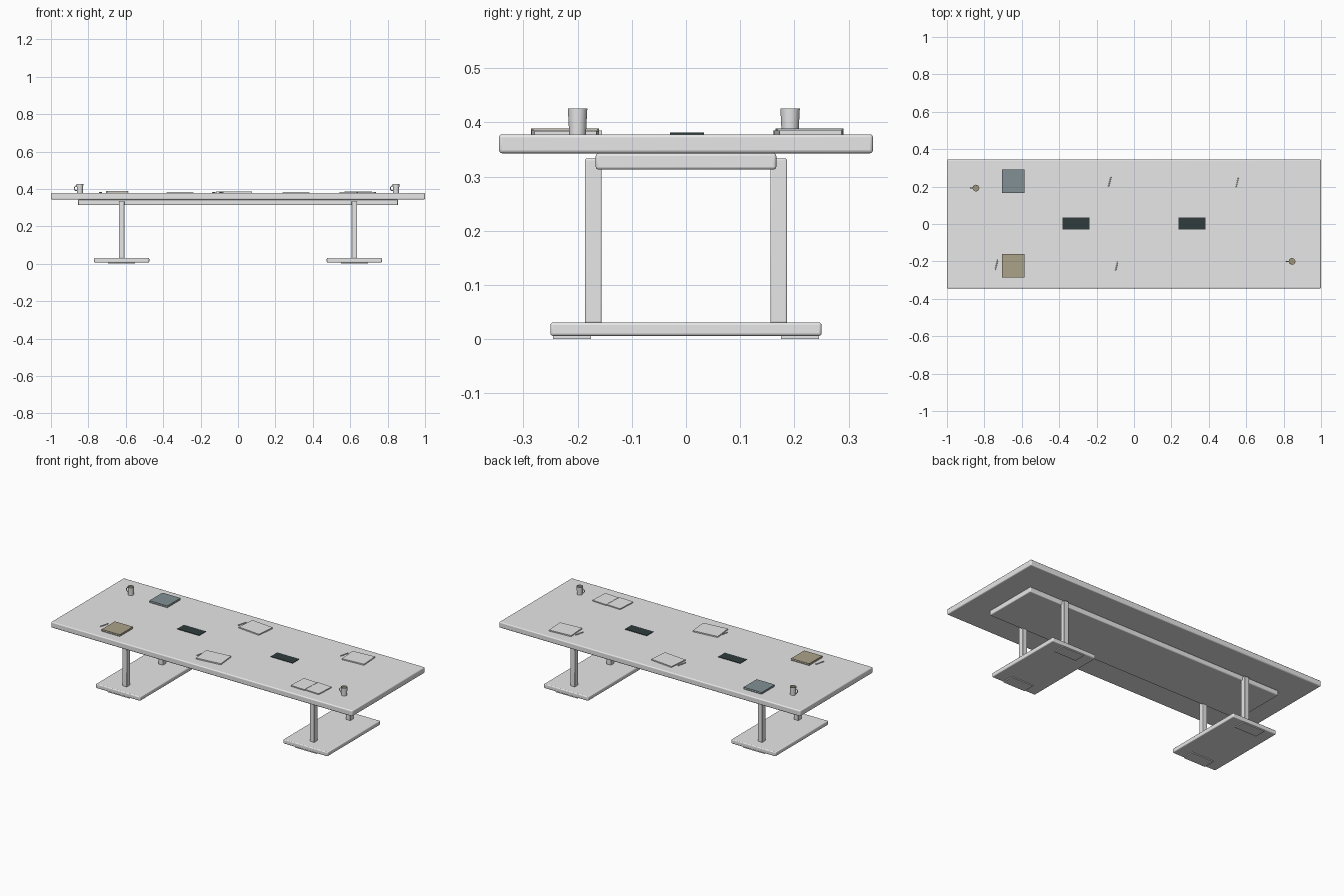
import bpy, math

if "Cube" in bpy.data.objects:
    bpy.data.objects.remove(bpy.data.objects["Cube"])


def material(name, rgb):
    m = bpy.data.materials.new(name)
    m.diffuse_color = (*rgb, 1)
    m.use_nodes = True
    m.node_tree.nodes["Principled BSDF"].inputs["Base Color"].default_value = m.diffuse_color
    return m


GREY = material("light grey", (0.8, 0.8, 0.8))
TAN = material("tan cover", (0.41, 0.36, 0.25))
BLUE = material("slate blue cover", (0.22, 0.28, 0.30))
DARK = material("charcoal", (0.03, 0.045, 0.045))
COFFEE = material("coffee", (0.36, 0.31, 0.2))
TOP = 0.378


def finish(name, mat):
    ob = bpy.context.object
    ob.name = name
    ob.data.materials.append(mat)
    return ob


def box(name, cx, cy, z0, sx, sy, sz, mat=GREY, bevel=0.0, turn=0.0, segments=3):
    bpy.ops.mesh.primitive_cube_add(size=1, location=(cx, cy, z0 + sz / 2))
    ob = finish(name, mat)
    ob.scale = (sx, sy, sz)
    bpy.ops.object.transform_apply(location=False, rotation=False, scale=True)
    ob.rotation_euler.z = math.radians(turn)
    if bevel:
        mod = ob.modifiers.new("rounded edges", "BEVEL")
        mod.width, mod.segments = bevel, segments
        bpy.ops.object.shade_smooth_by_angle(angle=math.radians(35))
    return ob


# Table top and the under-frame
box("table_top", 0, 0, 0.343, 2.0, 0.69, 0.035, bevel=0.006)
box("under_frame", 0, 0, 0.313, 1.71, 0.333, 0.030, bevel=0.005)

# Two pedestals: base plate, two posts, two floor pads
for sx in (-1, 1):
    x = sx * 0.622
    box("base_plate", x, 0, 0.006, 0.295, 0.50, 0.025, bevel=0.005)
    for sy in (-1, 1):
        box("post", x, sy * 0.171, 0.030, 0.030, 0.031, 0.303, bevel=0.003)
        box("floor_pad", x, sy * 0.21, 0, 0.145, 0.070, 0.007)

# Cable panels along the middle
for sx in (-1, 1):
    box("cable_panel", sx * 0.31, 0.002, TOP, 0.146, 0.063, 0.003, DARK)

# Closed books: covers around a page block
for name, y, mat in (("tan_book", -0.223, TAN), ("blue_book", 0.228, BLUE)):
    x = -0.645
    box(name + "_lower_cover", x, y, TOP, 0.12, 0.125, 0.0025, mat)
    box(name + "_pages", x + 0.001, y, TOP + 0.0025, 0.114, 0.119, 0.006, GREY)
    box(name + "_upper_cover", x, y, TOP + 0.0085, 0.12, 0.125, 0.0025, mat)
    box(name + "_spine", x - 0.0588, y, TOP, 0.0024, 0.125, 0.011, mat)

# Loose notepads
for x, y, sx, turn in ((-0.04, 0.225, 0.145, -6), (-0.008, -0.22, 0.155, 6),
                       (0.642, 0.225, 0.14, 4)):
    box("notepad", x, y, TOP, sx, 0.115, 0.007, turn=turn)

# Open notebook, two page halves
for s in (-1, 1):
    box("open_notebook_page", 0.64 + s * 0.0475, -0.22, TOP, 0.093, 0.115, 0.006, turn=-3)

# Pens
for x, y in ((-0.13, 0.225), (0.552, 0.222), (-0.735, -0.218), (-0.092, -0.222)):
    bpy.ops.mesh.primitive_cylinder_add(
        vertices=10, radius=0.003, depth=0.055, location=(x, y, TOP + 0.003),
        rotation=(math.radians(90), 0, math.radians(-14)))
    finish("pen", GREY)
    bpy.ops.object.shade_smooth_by_angle()

# Mugs: hollow tapered cup, coffee surface and side handle
PROFILE = [(0, 0), (0.0155, 0), (0.0165, 0.02), (0.018, 0.048), (0.0162, 0.048),
           (0.0150, 0.02), (0.0140, 0.004), (0, 0.004)]
N = 28
for x, y in ((-0.845, 0.192), (0.845, -0.2)):
    verts = [(r * math.cos(2 * math.pi * i / N), r * math.sin(2 * math.pi * i / N), z)
             for r, z in PROFILE[1:-1] for i in range(N)]
    rings = len(PROFILE) - 2
    faces = [(k * N + i, k * N + (i + 1) % N, (k + 1) * N + (i + 1) % N, (k + 1) * N + i)
             for k in range(rings - 1) for i in range(N)]
    faces += [tuple(reversed(range(N))), tuple(range((rings - 1) * N, rings * N))]
    me = bpy.data.meshes.new("mug")
    me.from_pydata(verts, [], faces)
    mug = bpy.data.objects.new("mug", me)
    mug.location = (x, y, TOP)
    bpy.context.collection.objects.link(mug)
    bpy.ops.object.select_all(action="DESELECT")
    mug.select_set(True)
    bpy.context.view_layer.objects.active = mug
    finish("mug", GREY)
    bpy.ops.object.shade_smooth_by_angle()
    bpy.ops.mesh.primitive_cylinder_add(vertices=N, radius=0.0158, depth=0.002,
                                        location=(x, y, TOP + 0.041))
    finish("coffee_surface", COFFEE)
    bpy.ops.mesh.primitive_torus_add(
        major_segments=24, minor_segments=8, major_radius=0.0125, minor_radius=0.0025,
        location=(x - 0.018, y, TOP + 0.025), rotation=(math.radians(90), 0, 0))
    finish("mug_handle", GREY)
    bpy.ops.object.shade_smooth_by_angle(angle=math.radians(60))
